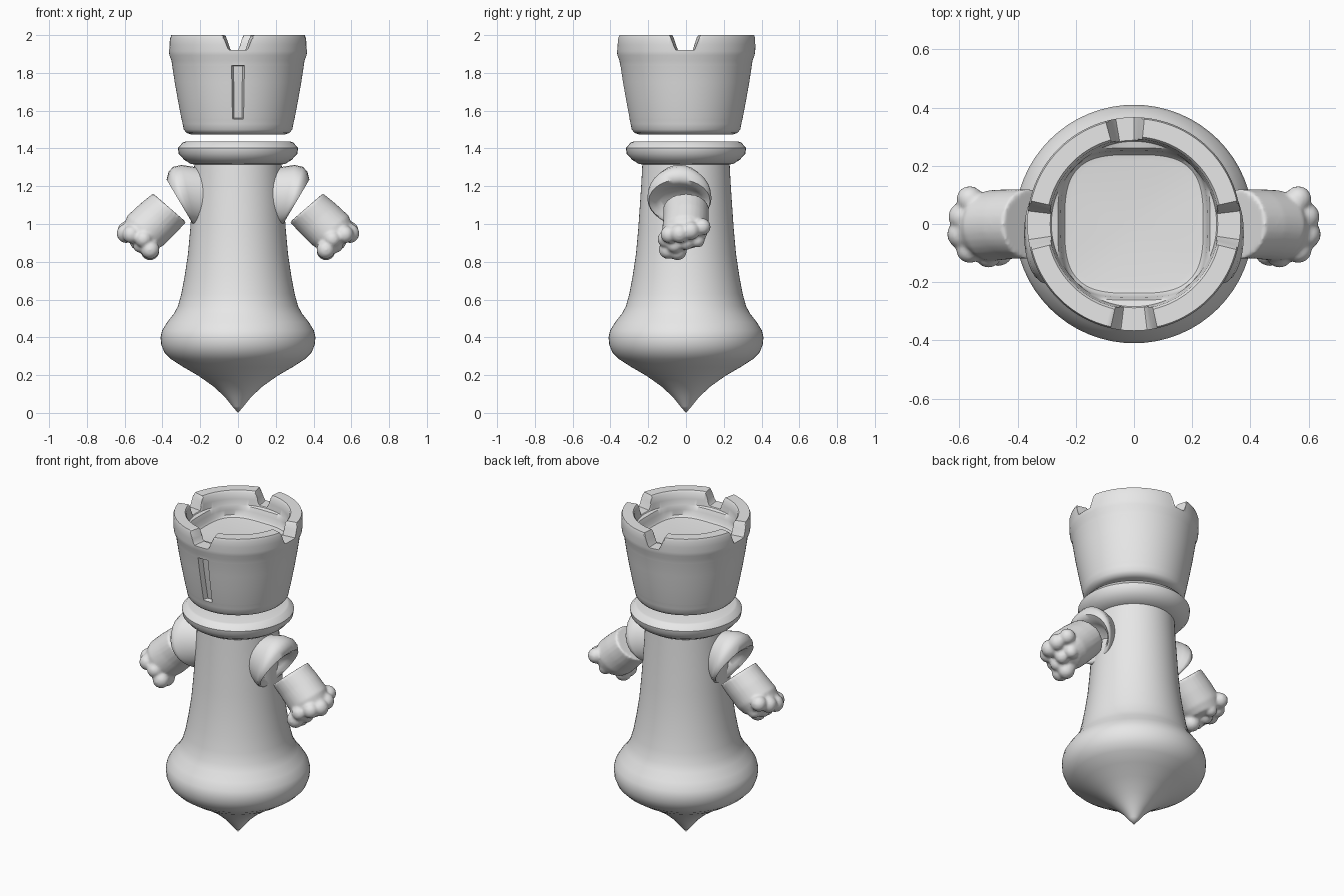
import bpy, bmesh, math

if "Cube" in bpy.data.objects:
    bpy.data.objects.remove(bpy.data.objects["Cube"])

stone = bpy.data.materials.new("grey stone")
stone.diffuse_color = (0.8, 0.8, 0.8, 1)
stone.use_nodes = True
stone.node_tree.nodes["Principled BSDF"].inputs["Base Color"].default_value = stone.diffuse_color


def finish(name, rings, angle=40):
    """Skin a list of closed point rings, cap both ends and shade."""
    bm = bmesh.new()
    loops = [[bm.verts.new(p) for p in ring] for ring in rings]
    n = len(loops[0])
    for a, b in zip(loops, loops[1:]):
        for i in range(n):
            j = (i + 1) % n
            bm.faces.new((a[i], a[j], b[j], b[i]))
    bm.faces.new(loops[0][::-1])
    bm.faces.new(loops[-1])
    bmesh.ops.remove_doubles(bm, verts=bm.verts, dist=0.0002)
    bmesh.ops.recalc_face_normals(bm, faces=bm.faces)
    me = bpy.data.meshes.new(name)
    bm.to_mesh(me)
    bm.free()
    ob = bpy.data.objects.new(name, me)
    bpy.context.collection.objects.link(ob)
    me.materials.append(stone)
    bpy.ops.object.select_all(action='DESELECT')
    bpy.context.view_layer.objects.active = ob
    ob.select_set(True)
    bpy.ops.object.shade_smooth_by_angle(angle=math.radians(angle))
    return ob


def lathe(name, profile, n=64):
    return finish(name, [[(r * math.cos(2 * math.pi * i / n), r * math.sin(2 * math.pi * i / n), z)
                          for i in range(n)] for r, z in profile])


def section(top, bottom, yc, yh, side, n=28):
    """Ellipse spanning two xz points, with half depth yh around yc."""
    ring = []
    for i in range(n):
        a = 2 * math.pi * i / n
        t = (1 + math.cos(a)) / 2
        ring.append((side * (bottom[0] + (top[0] - bottom[0]) * t), yc + yh * math.sin(a),
                     bottom[1] + (top[1] - bottom[1]) * t))
    return ring


# Body with pointed foot
lathe("body", [(0.0, 0), (0.03, 0.035), (0.07, 0.085), (0.13, 0.14), (0.21, 0.197), (0.29, 0.243),
               (0.355, 0.285), (0.39, 0.32), (0.406, 0.36), (0.41, 0.40), (0.402, 0.436),
               (0.375, 0.48), (0.34, 0.525), (0.318, 0.565), (0.30, 0.63), (0.283, 0.72),
               (0.265, 0.84), (0.253, 0.97), (0.244, 1.10), (0.236, 1.22), (0.23, 1.34)])

# Collar ring
lathe("collar", [(0.20, 1.31), (0.25, 1.318), (0.285, 1.34), (0.314, 1.372), (0.318, 1.402),
                 (0.292, 1.432), (0.28, 1.436), (0.0, 1.436)], 48)


# Tower head: outer wall, notched rim, rounded square floor
def notch_height(x, y):
    """Rim height limit; four flared notches."""
    if abs(x) > abs(y):
        d = abs(y + 0.005)
    else:
        d = abs(x + 0.03) + 0.015 if y > 0 else abs(x)
    return 1.92 + 0.08 * min(max((d - 0.048) / 0.03, 0), 1)


N = 256
outer = [(0.0, 1.475), (0.25, 1.475), (0.272, 1.482), (0.287, 1.50), (0.293, 1.53), (0.299, 1.556),
         (0.30, 1.56), (0.319, 1.66), (0.335, 1.75), (0.348, 1.836), (0.349, 1.84),
         (0.352, 1.865), (0.363, 1.893), (0.366, 1.915), (0.366, 1.95), (0.367, 1.985), (0.362, 2.0)]
inner = [(0.30, 2.0), (0.292, 1.99), (0.288, 1.95), (0.284, 1.915)]
rings = []
for k, (r, z) in enumerate(outer + inner):
    ring = []
    for i in range(N):
        c, s = math.cos(2 * math.pi * i / N), math.sin(2 * math.pi * i / N)
        # arrow slit in the front wall
        slit = 0.03 if s < 0 and abs(0.33 * c) < 0.031 and 1.558 < z < 1.838 else 0
        rr = r - slit
        ring.append((rr * c, rr * s, min(z, notch_height(0.35 * c, 0.35 * s))))
    rings.append(ring)
for half, z in [(0.262, 1.91), (0.252, 1.885), (0.247, 1.855), (0.238, 1.843), (0.22, 1.84), (0.0, 1.84)]:
    ring = []
    for i in range(N):
        c, s = math.cos(2 * math.pi * i / N), math.sin(2 * math.pi * i / N)
        f = (abs(c) ** 3.2 + abs(s) ** 3.2) ** (-1 / 3.2)
        rr = min(half * f, 0.282)
        ring.append((rr * c, rr * s, z))
    rings.append(ring)
finish("tower_head", rings, 35)

for side, label in ((1, "right"), (-1, "left")):
    # Sleeve stub flaring from the body
    finish(label + "_sleeve", [section(t, b, -0.035, h, side) for t, b, h in [
        ((0.15, 1.29), (0.15, 1.00), 0.11), ((0.22, 1.30), (0.20, 0.99), 0.125),
        ((0.30, 1.313), (0.225, 0.99), 0.15), ((0.345, 1.302), (0.235, 0.995), 0.168),
        ((0.368, 1.275), (0.24, 1.0), 0.17), ((0.378, 1.235), (0.245, 1.01), 0.162),
        ((0.355, 1.212), (0.24, 1.03), 0.145), ((0.325, 1.195), (0.235, 1.05), 0.125),
        ((0.27, 1.18), (0.22, 1.07), 0.10)]], 60)

    # Fist with flat wrist, fingers and thumb fused together
    hand = finish(label + "_hand", [section(t, b, yc, h, side) for t, b, yc, h in [
        ((0.45, 1.162), (0.275, 1.01), 0.0, 0.12), ((0.52, 1.105), (0.33, 0.95), 0.0, 0.12),
        ((0.585, 1.045), (0.39, 0.89), -0.005, 0.122), ((0.61, 0.985), (0.43, 0.865), -0.01, 0.11),
        ((0.58, 0.94), (0.48, 0.875), -0.01, 0.07)]])
    bm = bmesh.new()
    bm.from_mesh(hand.data)
    lumps = [(0.565, 0.085, 0.985, 0.046), (0.59, 0.025, 0.965, 0.049), (0.592, -0.035, 0.95, 0.051),
             (0.565, -0.088, 0.945, 0.047), (0.515, 0.06, 0.915, 0.04), (0.53, 0.0, 0.905, 0.043),
             (0.515, -0.06, 0.89, 0.043), (0.465, -0.095, 0.865, 0.05), (0.465, -0.045, 0.858, 0.05),
             (0.50, -0.105, 0.92, 0.046)]
    for x, y, z, r in lumps:
        new = bmesh.ops.create_uvsphere(bm, u_segments=16, v_segments=10, radius=r)["verts"]
        bmesh.ops.translate(bm, verts=new, vec=(side * x, y, z))
    bm.to_mesh(hand.data)
    bm.free()
    remesh = hand.modifiers.new("fuse", 'REMESH')
    remesh.mode = 'VOXEL'
    remesh.voxel_size = 0.009
    remesh.use_smooth_shade = True
    soft = hand.modifiers.new("soften", 'SMOOTH')
    soft.factor = 0.5
    soft.iterations = 3
